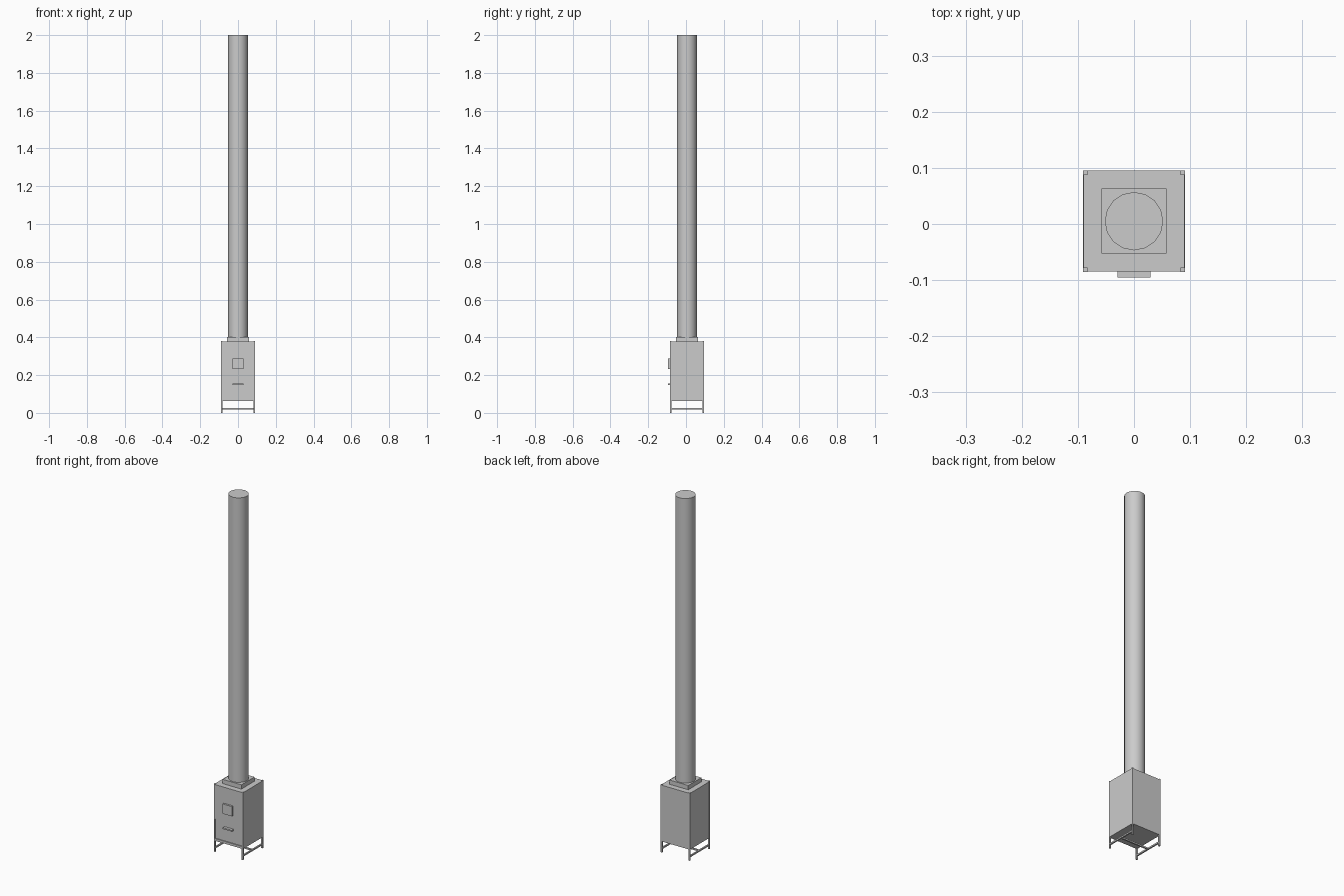
import bpy, bmesh
from mathutils import Vector

if "Cube" in bpy.data.objects:
    bpy.data.objects.remove(bpy.data.objects["Cube"])

CY = 0.005      # body centre in y (door hardware sticks out to the front)
H = 0.0905      # half width of the stand


def finish(bm, name):
    bmesh.ops.recalc_face_normals(bm, faces=bm.faces)
    mesh = bpy.data.meshes.new(name)
    bm.to_mesh(mesh)
    bm.free()
    obj = bpy.data.objects.new(name, mesh)
    bpy.context.collection.objects.link(obj)
    return obj


def box_bm(x0, x1, y0, y1, z0, z1):
    bm = bmesh.new()
    bmesh.ops.create_cube(bm, size=1)
    bmesh.ops.scale(bm, vec=(x1 - x0, y1 - y0, z1 - z0), verts=bm.verts)
    bmesh.ops.translate(bm, vec=((x0 + x1) / 2, (y0 + y1) / 2, (z0 + z1) / 2), verts=bm.verts)
    return bm


def box(name, *dims):
    return finish(box_bm(*dims), name)


# Firebox with a shallow recessed ash drawer in its front face
bm = box_bm(-0.09, 0.09, CY - 0.09, CY + 0.09, 0.062, 0.378)
front = min(bm.faces, key=lambda f: f.calc_center_median().y)
bmesh.ops.inset_region(bm, faces=[front], thickness=0.007)
mid = front.calc_center_median().z
for v in front.verts:
    v.co.x = 0.083 if v.co.x > 0 else -0.083
    v.co.z = 0.185 if v.co.z > mid else 0.075
ext = bmesh.ops.extrude_discrete_faces(bm, faces=[front])
bmesh.ops.translate(bm, vec=Vector((0, 0.005, 0)), verts=ext["faces"][0].verts)
finish(bm, "firebox")

# Corner posts that carry on down as legs
t = 0.008
for sx, side in ((-1, "left"), (1, "right")):
    xs = sorted((sx * H, sx * (H - t)))
    for sy, end in ((-1, "front"), (1, "back")):
        ys = sorted((CY + sy * H, CY + sy * (H - t)))
        box(f"{end}_{side}_leg", *xs, *ys, 0, 0.381)
    # Side stretcher
    box(f"{side}_stretcher", *xs, CY - H + t, CY + H - t, 0.018, 0.026)

# Cross stretcher joining the two sides
box("cross_stretcher", -H + t, H - t, CY - t / 2, CY + t / 2, 0.018, 0.026)

# Fire door and drawer handle
box("fire_door", -0.029, 0.029, -0.0955, CY - 0.09, 0.233, 0.288)
box("drawer_handle", -0.028, 0.028, -0.0955, CY - 0.085, 0.147, 0.155)

# Flue plate
box("flue_plate", -0.058, 0.058, CY - 0.058, CY + 0.058, 0.378, 0.402)

# Chimney pipe
bpy.ops.mesh.primitive_cylinder_add(vertices=16, radius=0.052, depth=1.598, location=(0, CY, 1.201))
pipe = bpy.context.object
pipe.name = "chimney_pipe"
bpy.ops.object.shade_smooth_by_angle()
